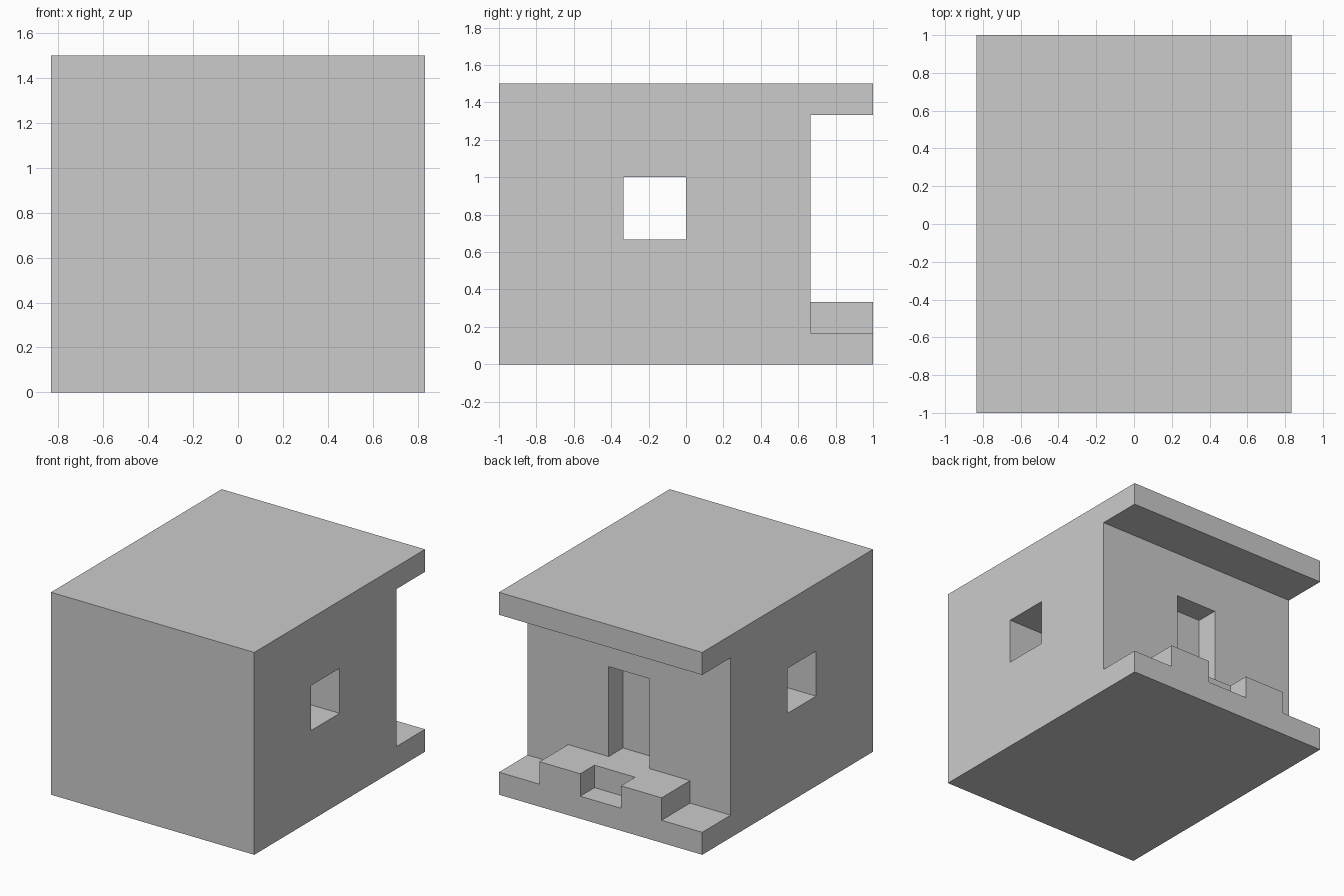
import bpy
import bmesh
from mathutils import Matrix

if "Cube" in bpy.data.objects:
    bpy.data.objects.remove(bpy.data.objects["Cube"])

U = 1 / 6  # the whole model sits on a grid of 1/6 unit


def extrude(name, points, vector):
    """Extrude a closed 3D outline (grid units) along a vector."""
    bm = bmesh.new()
    face = bm.faces.new([bm.verts.new(p) for p in points])
    out = bmesh.ops.extrude_face_region(bm, geom=[face])
    verts = [g for g in out["geom"] if isinstance(g, bmesh.types.BMVert)]
    bmesh.ops.translate(bm, verts=verts, vec=vector)
    bmesh.ops.recalc_face_normals(bm, faces=bm.faces)
    bmesh.ops.transform(bm, matrix=Matrix.Scale(U, 4), verts=bm.verts)
    mesh = bpy.data.meshes.new(name)
    bm.to_mesh(mesh)
    bm.free()
    obj = bpy.data.objects.new(name, mesh)
    bpy.context.collection.objects.link(obj)
    return obj


def cut_box(target, name, x, y, z):
    """Cut a box given by its ranges out of the target."""
    outline = [(x[0], y[0], z[0]), (x[1], y[0], z[0]),
               (x[1], y[1], z[0]), (x[0], y[1], z[0])]
    cutter = extrude(name, outline, (0, 0, z[1] - z[0]))
    cutter.hide_render = True
    mod = target.modifiers.new(name, 'BOOLEAN')
    mod.operation = 'DIFFERENCE'
    mod.solver = 'EXACT'
    mod.object = cutter
    bpy.context.view_layer.objects.active = target
    bpy.ops.object.modifier_apply(modifier=name)
    bpy.data.objects.remove(cutter)


# House: side profile with floor slab and roof overhanging at the back
profile = [(-6, 0), (6, 0), (6, 1), (4, 1), (4, 8), (6, 8), (6, 9), (-6, 9)]
house = extrude("house", [(-5, y, z) for y, z in profile], (10, 0, 0))

# Window passage through both sides, and the recessed doorway
cut_box(house, "window_cutter", (-6, 6), (-2, 0), (4, 6))
cut_box(house, "door_cutter", (-1, 1), (3, 5), (2, 6))

# Porch step: U-shaped block with a notch in front of the door
step = [(-3, 4), (3, 4), (3, 6), (1, 6), (1, 5), (-1, 5), (-1, 6), (-3, 6)]
extrude("porch_step", [(x, y, 1) for x, y in step], (0, 0, 1))
